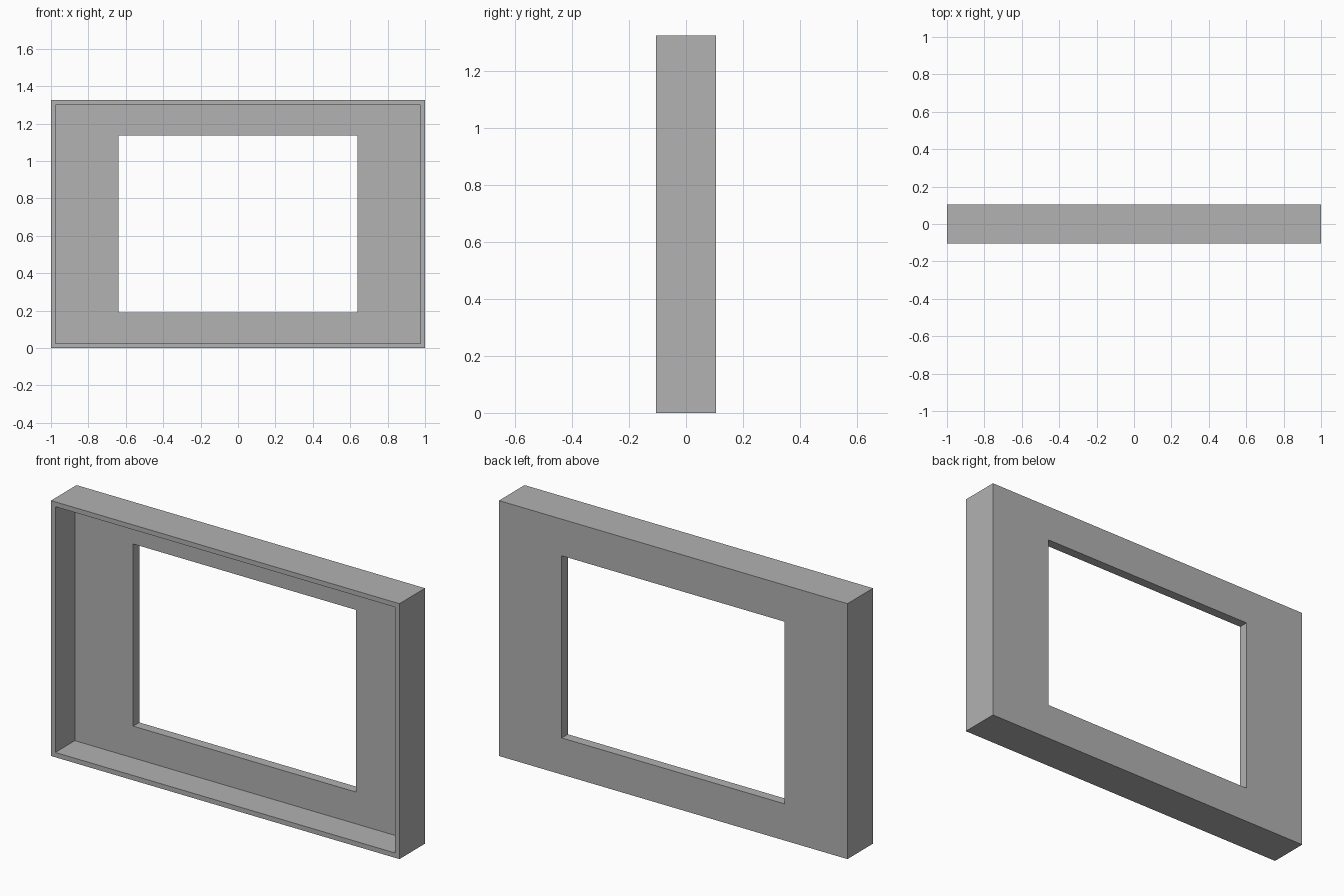
import bpy
import bmesh

cube = bpy.data.objects.get("Cube")
if cube:
    bpy.data.objects.remove(cube, do_unlink=True)

# Overall sizes
WIDTH, HEIGHT, DEPTH = 2.0, 1.325, 0.21
RIM, PANEL = 0.025, 0.05
OPEN_X, OPEN_LOW, OPEN_HIGH = 0.64, 0.19, 1.135

FRONT, BACK = -DEPTH / 2, DEPTH / 2
PANEL_FRONT = BACK - PANEL

grey = bpy.data.materials.new("plain grey")
grey.use_nodes = True
colour = (0.445, 0.445, 0.445, 1)
grey.diffuse_color = colour
grey.node_tree.nodes["Principled BSDF"].inputs["Base Color"].default_value = colour

# Nested rectangles: (half width, bottom, top)
outer = (WIDTH / 2, 0, HEIGHT)
recess = (WIDTH / 2 - RIM, RIM, HEIGHT - RIM)
opening = (OPEN_X, OPEN_LOW, OPEN_HIGH)

# Cross-section of the frame, swept round as a closed ring
section = [(outer, FRONT), (outer, BACK), (opening, BACK),
           (opening, PANEL_FRONT), (recess, PANEL_FRONT), (recess, FRONT)]

bm = bmesh.new()
loops = []
for (half, low, high), y in section:
    corners = ((-half, low), (half, low), (half, high), (-half, high))
    loops.append([bm.verts.new((x, y, z)) for x, z in corners])

for i, loop in enumerate(loops):
    following = loops[(i + 1) % len(loops)]
    for a in range(4):
        b = (a + 1) % 4
        bm.faces.new((loop[a], loop[b], following[b], following[a]))
bmesh.ops.recalc_face_normals(bm, faces=bm.faces)

mesh = bpy.data.meshes.new("window_frame")
bm.to_mesh(mesh)
bm.free()
mesh.materials.append(grey)
frame = bpy.data.objects.new("window_frame", mesh)
bpy.context.collection.objects.link(frame)
